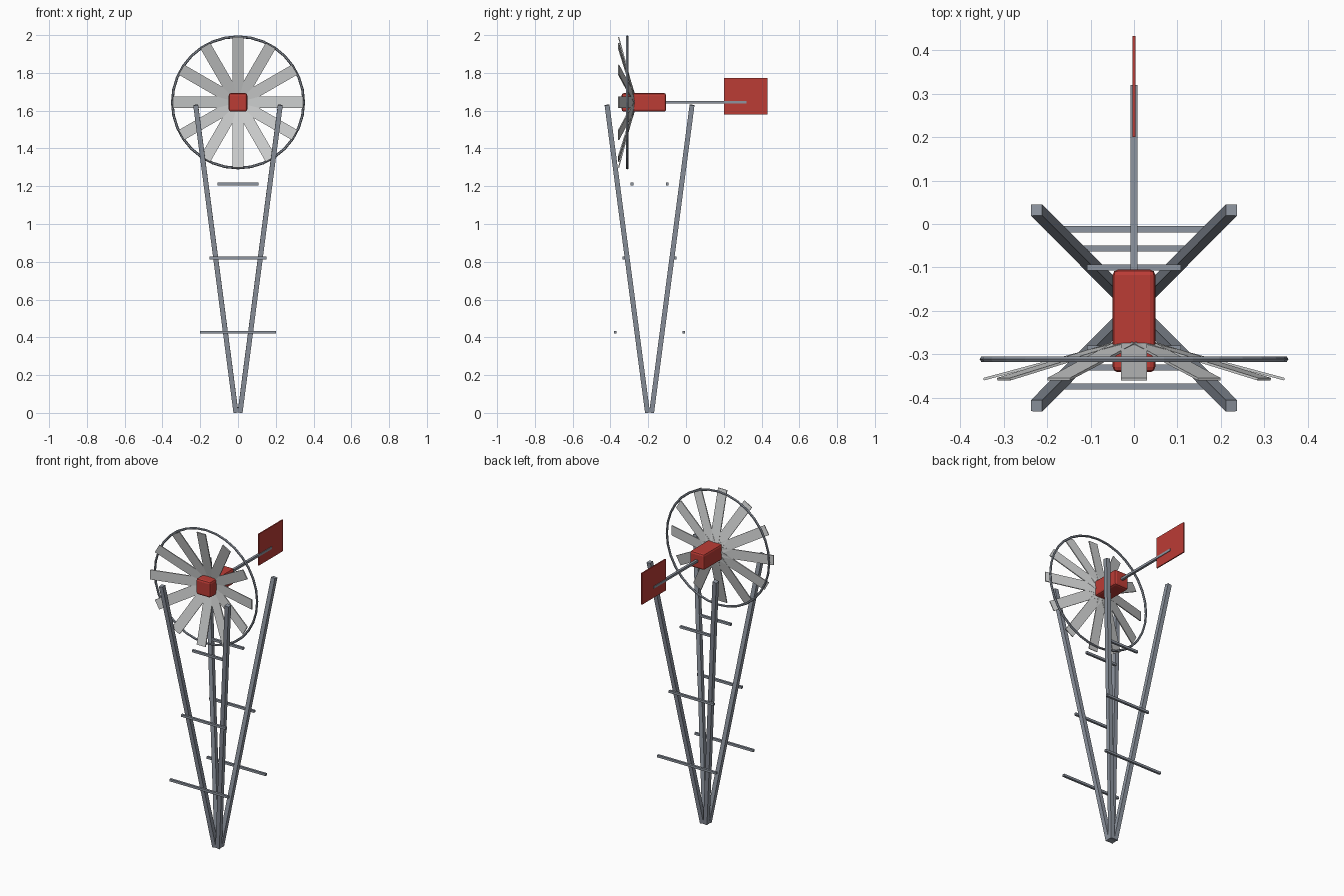
import bpy, bmesh, math
from mathutils import Vector, Matrix

cube = bpy.data.objects.get("Cube")
if cube:
    bpy.data.objects.remove(cube, do_unlink=True)


def material(name, color):
    m = bpy.data.materials.new(name)
    m.use_nodes = True
    m.diffuse_color = (*color, 1)
    for node in m.node_tree.nodes:
        if node.type == 'BSDF_PRINCIPLED':
            node.inputs["Base Color"].default_value = (*color, 1)
    return m


STEEL = material("steel grey", (0.27, 0.30, 0.35))
BLADE = material("pale metal", (0.60, 0.61, 0.61))
RED = material("barn red", (0.50, 0.045, 0.036))


def box(name, center, size, mat, rot=None, bevel=0):
    """Box of the given size, optionally rotated and chamfered."""
    bm = bmesh.new()
    bmesh.ops.create_cube(bm, size=1)
    bmesh.ops.scale(bm, vec=size, verts=bm.verts)
    if bevel:
        bmesh.ops.bevel(bm, geom=bm.edges[:], offset=bevel, segments=2,
                        profile=0.5, affect='EDGES')
    me = bpy.data.meshes.new(name)
    bm.to_mesh(me)
    bm.free()
    me.materials.append(mat)
    ob = bpy.data.objects.new(name, me)
    ob.matrix_world = Matrix.Translation(center) @ (rot or Matrix()).to_4x4()
    bpy.context.collection.objects.link(ob)
    return ob


def beam(name, start, end, width, depth, mat, side):
    """Box running between two points; its width follows the side axis."""
    start, end = Vector(start), Vector(end)
    z = (end - start).normalized()
    x = Vector(side)
    x = (x - z * x.dot(z)).normalized()
    rot = Matrix((x, z.cross(x), z)).transposed()
    return box(name, (start + end) / 2, (width, depth, (end - start).length),
               mat, rot)


TOWER_Y = -0.193
HUB_Z = 1.644

# Tower legs, meeting at the foot and spreading upward
for sx, side in ((1, "left"), (-1, "right")):
    for sy, end in ((-1, "front"), (1, "back")):
        beam(f"{end}_{side}_leg",
             (sx * 0.011, TOWER_Y + sy * 0.011, 0.002),
             (sx * 0.224, TOWER_Y + sy * 0.225, 1.63),
             0.026, 0.026, STEEL, (1, 0, 0))

# Cross bars on the front and back of the tower
for level, (z, half, off) in enumerate(((0.427, 0.2, 0.181),
                                        (0.82, 0.152, 0.137),
                                        (1.212, 0.108, 0.093)), 1):
    for sy, end in ((-1, "front"), (1, "back")):
        box(f"{end}_cross_bar_{level}", (0, TOWER_Y + sy * off, z),
            (half * 2, 0.014, 0.014), STEEL)

# Gear housing, tail rod and tail vane
box("gear_housing", (0, -0.223, HUB_Z), (0.098, 0.236, 0.098), RED, bevel=0.012)
box("tail_rod", (0, 0.105, HUB_Z), (0.015, 0.43, 0.014), STEEL)
box("tail_vane", (0, 0.316, 1.676), (0.007, 0.232, 0.193), RED)

# Wheel blades, swept forward from the hub
for i in range(12):
    a = math.radians(30 * i)
    radial = Vector((math.cos(a), 0, math.sin(a)))
    tangent = Vector((-math.sin(a), 0, math.cos(a)))
    hub = Vector((0, -0.264, HUB_Z))
    tip = hub + radial * 0.346 + Vector((0, -0.093, 0))
    beam(f"blade_{i + 1}", hub, tip, 0.06, 0.006, BLADE, tangent)

# Wheel rim
bpy.ops.mesh.primitive_torus_add(
    major_radius=0.348, minor_radius=0.007, major_segments=32, minor_segments=6,
    location=(0, -0.311, HUB_Z), rotation=(math.pi / 2, 0, 0))
rim = bpy.context.object
rim.name = "wheel_rim"
rim.data.materials.append(STEEL)
